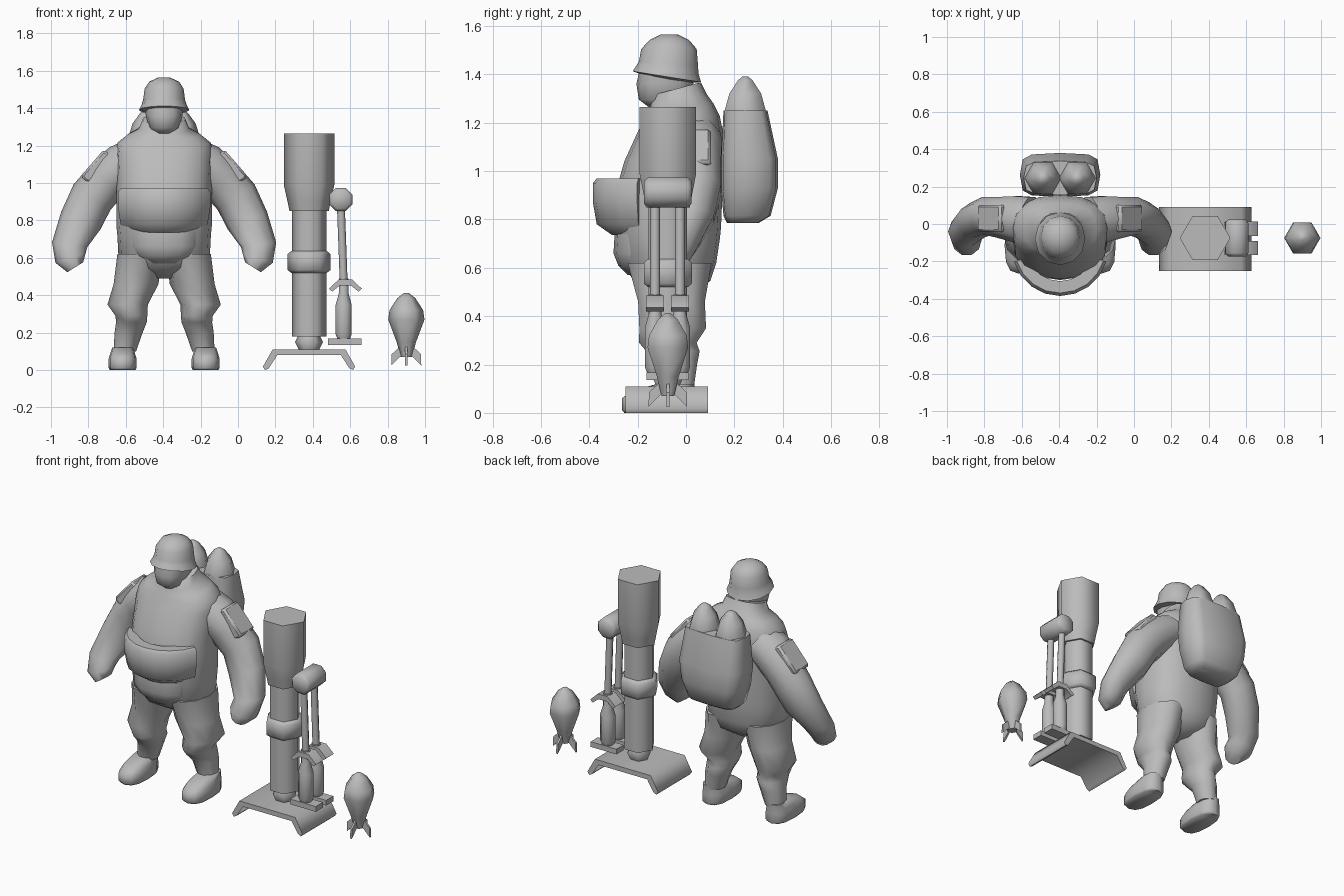
import bpy, bmesh, math
from mathutils import Vector, Matrix

if "Cube" in bpy.data.objects:
    bpy.data.objects.remove(bpy.data.objects["Cube"])

grey = bpy.data.materials.new("plain grey")
grey.use_nodes = True
GREY = (0.5, 0.5, 0.5, 1)
grey.diffuse_color = GREY
grey.node_tree.nodes["Principled BSDF"].inputs["Base Color"].default_value = GREY

MAN = -0.395   # x of the figure
GUN = -0.075   # y of the equipment


def finish(name, bm, angle=65):
    bmesh.ops.recalc_face_normals(bm, faces=bm.faces)
    me = bpy.data.meshes.new(name)
    bm.to_mesh(me)
    bm.free()
    me.materials.append(grey)
    ob = bpy.data.objects.new(name, me)
    bpy.context.collection.objects.link(ob)
    bpy.ops.object.select_all(action="DESELECT")
    ob.select_set(True)
    bpy.context.view_layer.objects.active = ob
    bpy.ops.object.shade_smooth_by_angle(angle=math.radians(angle))
    return ob


def skin(name, loops, angle=65):
    """Join closed loops of points and cap both ends."""
    bm = bmesh.new()
    rows = [[bm.verts.new(p) for p in loop] for loop in loops]
    n = len(rows[0])
    for a, b in zip(rows, rows[1:]):
        for i in range(n):
            j = (i + 1) % n
            bm.faces.new((a[i], a[j], b[j], b[i]))
    bm.faces.new(rows[0])
    bm.faces.new(rows[-1])
    return finish(name, bm, angle)


def ring(x, y, z, rx, ry, n, roll=0, pitch=0, phase=0.0, power=1.0):
    """Ellipse (or rounded box when power < 1), tilted about y and x."""
    turn = Matrix.Rotation(math.radians(roll), 3, "Y") @ Matrix.Rotation(math.radians(pitch), 3, "X")
    pts = []
    for i in range(n):
        a = math.tau * (i + phase) / n
        c, s = math.cos(a), math.sin(a)
        p = Vector((math.copysign(abs(c) ** power, c) * rx, math.copysign(abs(s) ** power, s) * ry, 0))
        pts.append(Vector((x, y, z)) + turn @ p)
    return pts


def body(name, rows, n=12, x=0, power=1.0):
    """Rows of (z, front y, back y, half width, pitch)."""
    return skin(name, [ring(x, (f + b) / 2, z, w, (b - f) / 2, n, pitch=t, power=power)
                       for z, f, b, w, t in rows])


def turned(name, x, y, rows, n=6, phase=0):
    """Rows of (z, radius)."""
    return skin(name, [ring(x, y, z, r, r, n, phase=phase) for z, r in rows])


def prism(name, outline, y0, y1, angle=40):
    """Extrude an x-z outline along y."""
    return skin(name, [[(x, y, z) for x, z in outline] for y in (y0, y1)], angle)


# Torso, jacket and hips
body("torso", [(.49, -.12, .02, .05, 0), (.545, -.215, .10, .19, 0), (.62, -.265, .125, .245, 0),
               (.72, -.28, .14, .25, 0), (.77, -.295, .145, .255, 0), (.90, -.295, .15, .255, 0),
               (1.04, -.255, .155, .255, 0), (1.15, -.205, .155, .26, 0), (1.215, -.18, .14, .25, 5),
               (1.26, -.165, .115, .195, 8), (1.29, -.155, .09, .135, 12), (1.34, -.145, .065, .115, 15)],
     16, MAN, .85)
body("lower_belly", [(.57, -.24, -.1, .10, 0), (.61, -.28, -.1, .16, 0), (.66, -.30, -.1, .18, 0),
                     (.74, -.295, -.1, .19, 0)], 12, MAN)

# Curved pouch wrapped around the belly
section = [(.7, .97), (.94, .97), (1, .95), (1, .87), (.94, .78), (.7, .735)]
pouch = []
for k in range(9):
    a = math.radians(-72 + 18 * k)
    pouch.append([(MAN + .26 * s * math.sin(a), -.12 - .265 * s * math.cos(a), z) for s, z in section])
skin("belly_pouch", pouch, 50)

# Head and helmet
body("face", [(1.265, -.155, -.01, .05, 0), (1.295, -.195, .02, .082, 0), (1.36, -.205, .03, .098, 0),
              (1.43, -.19, .03, .10, 0)], 12, MAN, .85)
body("helmet", [(1.38, -.17, .02, .095, -9), (1.39, -.222, .064, .135, -9), (1.42, -.205, .053, .12, -8),
                (1.445, -.195, .05, .112, -4), (1.505, -.185, .044, .104, 0), (1.542, -.15, .012, .08, 0),
                (1.565, -.105, -.035, .03, 0)], 12, MAN)

for side, tag in ((1, "left"), (-1, "right")):
    # Arm with mitten fist: x, y, z, rx, ry, roll
    arm = [(.15, .02, 1.13, .115, .13, -58), (.225, .025, 1.09, .122, .13, -56),
           (.31, .035, 1.01, .12, .115, -48), (.385, .045, .925, .12, .105, -35),
           (.445, .02, .80, .115, .10, -24), (.505, -.04, .67, .095, .085, -8),
           (.50, -.085, .60, .085, .085, 18), (.475, -.105, .55, .05, .055, 32)]
    skin(tag + "_arm", [ring(MAN + side * x, y, z, rx, ry, 10, roll=side * r)
                        for x, y, z, rx, ry, r in arm])

    # Padded shoulder patch
    bm = bmesh.new()
    place = (Matrix.Translation((MAN + side * .362, .03, 1.088))
             @ Matrix.Rotation(math.radians(side * 49), 4, "Y") @ Matrix.Diagonal((.19, .145, .06, 1)))
    bmesh.ops.create_cube(bm, size=1, matrix=place)
    bmesh.ops.bevel(bm, geom=bm.edges[:], offset=.012, segments=1, affect="EDGES")
    finish(tag + "_shoulder_patch", bm, 40)

    # Baggy trouser leg: z, front, back, half width, x
    leg = [(.62, -.25, .115, .12, .13), (.46, -.205, .085, .12, .15), (.35, -.20, .09, .108, .195),
           (.29, -.20, .05, .085, .175), (.255, -.17, .062, .082, .175), (.20, -.12, .05, .075, .19),
           (.10, -.10, .035, .06, .21)]
    skin(tag + "_leg", [ring(MAN + side * x, (f + b) / 2, z, w, (b - f) / 2, 10)
                        for z, f, b, w, x in leg])
    body(tag + "_boot", [(0, -.255, .03, .068, 0), (.012, -.265, .035, .075, 0), (.06, -.265, .035, .075, 0),
                         (.09, -.225, .035, .066, 0), (.12, -.12, .035, .056, 0)],
         12, MAN + side * .222, .75)

    # Spare rocket tip in the pack
    turned(tag + "_spare_rocket", MAN + side * .092, .245,
           [(1.1, .098), (1.25, .098), (1.32, .076), (1.375, .035), (1.39, .015)])

# Backpack
body("backpack", [(.785, .17, .30, .13, 0), (.815, .155, .35, .165, 0), (.93, .145, .38, .20, 0),
                  (1.05, .145, .38, .215, 0), (1.25, .155, .337, .195, 0)], 12, MAN, .5)

# Launcher tube, collar, neck and base
TUBE = .38
turned("launcher_muzzle", TUBE, GUN, [(.85, .105), (.90, .115), (.99, .135), (1.265, .135)])
turned("launcher_tube", TUBE, GUN, [(.18, .092), (.86, .092)])
turned("tube_collar", TUBE, GUN, [(.52, .095), (.535, .115), (.62, .115), (.637, .095)])
turned("base_neck", TUBE, GUN, [(.10, .05), (.15, .075), (.19, .055)])
half = [(.195, .11), (.247, .018), (.235, 0), (.215, .01), (.17, .08)]
prism("base_plate", [(TUBE + x, z) for x, z in half] + [(TUBE - x, z) for x, z in reversed(half)],
      -.25, .09, 65)

# Twin support legs under a shared hinge block
POD = .562
skin("hinge_block", [ring(POD - .012, GUN + d, .912, r, r, 8, pitch=90, phase=.5)
                     for d, r in ((-.098, .052), (-.08, .067), (.08, .067), (.098, .052))])
for y, tag in ((GUN - .053, "front"), (GUN + .05, "rear")):
    skin(tag + "_rod", [ring(POD + dx, y, z, .021, .021, 8) for z, dx in ((.88, -.012), (.47, .003))])
    turned(tag + "_sleeve", POD + .003, y,
           [(.165, .035), (.19, .046), (.35, .046), (.41, .028), (.49, .028)], 8, .5)
    wing = [(0, .485), (.035, .485), (.088, .435), (.07, .42), (.03, .452), (0, .452)]
    prism(tag + "_clamp", [(POD + .012 + x, z) for x, z in wing]
          + [(POD + .012 - x, z) for x, z in reversed(wing[1:-1])], y - .038, y + .038, 65)
    prism(tag + "_foot", [(.48, .135), (.66, .135), (.66, .168), (.48, .168)], y - .036, y + .036)

# Loose rocket with four fins
turned("rocket", .9, GUN, [(.07, .03), (.15, .052), (.27, .097), (.32, .09), (.385, .048), (.413, .012)])
fin = [(.02, .14), (.078, .085), (.08, .025), (.03, .075), (.01, .08)]
for k in range(4):
    blade = prism("rocket_fin", fin, -.006, .006)
    blade.matrix_world = Matrix.Translation((.9, GUN, 0)) @ Matrix.Rotation(math.tau * k / 4, 4, "Z")
